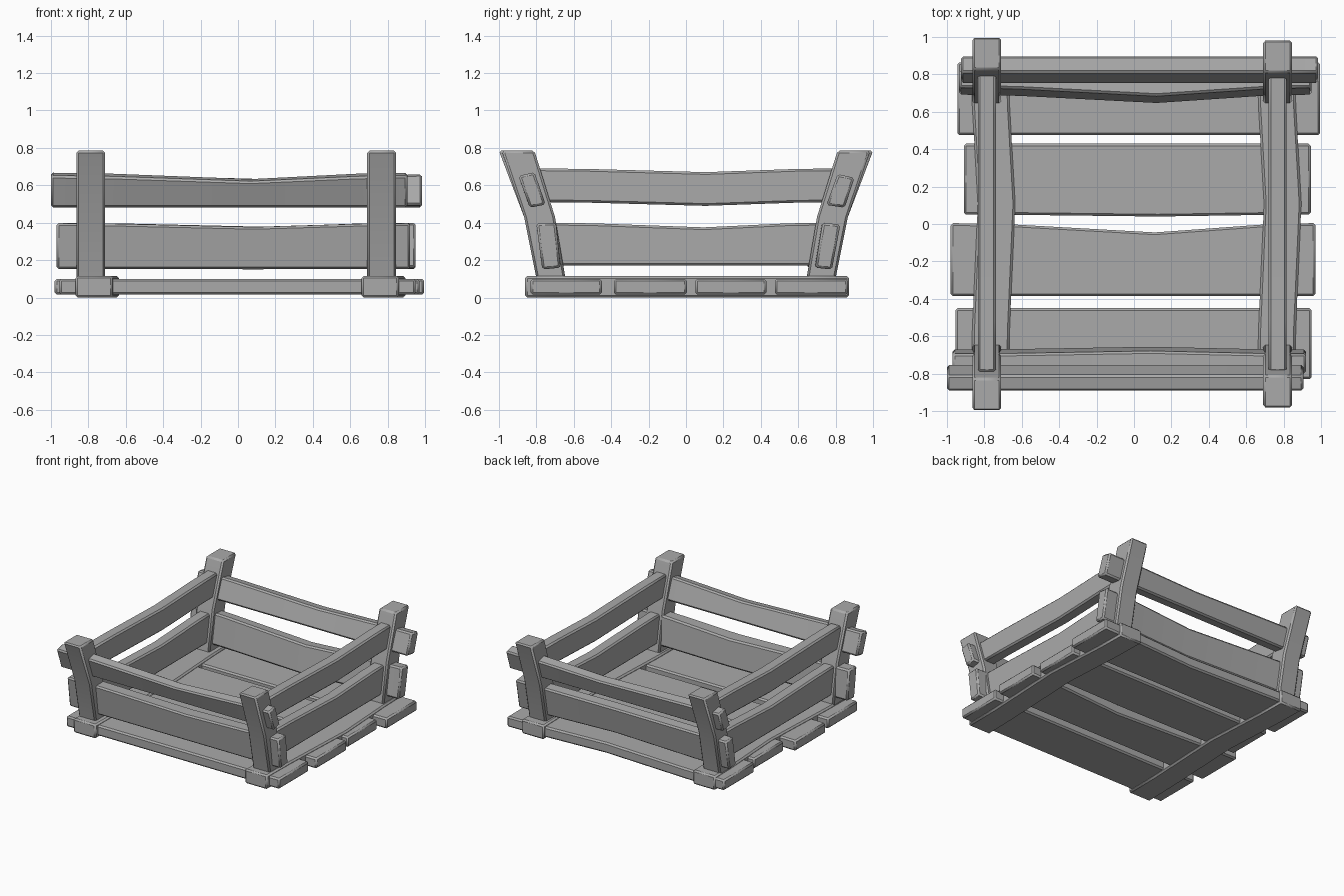
import bpy
import bmesh

cube = bpy.data.objects.get("Cube")
if cube:
    bpy.data.objects.remove(cube, do_unlink=True)

wood = bpy.data.materials.new("grey_wood")
wood.use_nodes = True
GREY = (0.4, 0.4, 0.4, 1)
wood.diffuse_color = GREY
wood.node_tree.nodes["Principled BSDF"].inputs["Base Color"].default_value = GREY


def loft(name, rings, chamfer=0.012):
    """Join four-cornered rings into a closed, chamfered timber."""
    bm = bmesh.new()
    loops = [[bm.verts.new(p) for p in ring] for ring in rings]
    for a, b in zip(loops, loops[1:]):
        for i in range(4):
            j = (i + 1) % 4
            bm.faces.new((a[i], a[j], b[j], b[i]))
    bm.faces.new(loops[0][::-1])
    bm.faces.new(loops[-1])
    bmesh.ops.recalc_face_normals(bm, faces=bm.faces)
    mesh = bpy.data.meshes.new(name)
    bm.to_mesh(mesh)
    bm.free()
    mesh.materials.append(wood)
    obj = bpy.data.objects.new(name, mesh)
    bpy.context.collection.objects.link(obj)
    mod = obj.modifiers.new("chamfer", "BEVEL")
    mod.width = chamfer
    mod.segments = 1
    mod.limit_method = "ANGLE"
    bpy.ops.object.select_all(action="DESELECT")
    obj.select_set(True)
    bpy.context.view_layer.objects.active = obj
    bpy.ops.object.shade_smooth_by_angle()
    return obj


# Position along a timber, and how much of its warp applies there
WARP = ((0, 0), (0.17, 0.15), (0.56, 1), (0.86, 0.15), (1, 0))


def timber(name, axis, start, end, profile, warp):
    """Sweep a four-point profile along x or y; warp moves each corner mid-way."""
    rings = []
    for t, w in WARP:
        s = start + (end - start) * t
        ring = []
        for (a, z), (da, dz) in zip(profile, warp):
            a, z = a + da * w, z + dz * w
            ring.append((s, a, z) if axis == "x" else (a, s, z))
        rings.append(ring)
    return loft(name, rings)


def box(a0, a1, z0, z1):
    return [(a0, z0), (a1, z0), (a1, z1), (a0, z1)]


# Floor boards: x range, y range, warp of the low-y and high-y edges
boards = [
    ("front", -0.955, 0.95, -0.83, -0.45, 0, 0),
    ("front_middle", -0.98, 0.97, -0.385, 0.005, 0, -0.05),
    ("back_middle", -0.91, 0.945, 0.05, 0.43, -0.01, 0),
    ("back", -0.945, 0.995, 0.475, 0.865, 0, -0.04),
]
for label, x0, x1, y0, y1, low, high in boards:
    timber("floor_board_" + label, "x", x0, x1, box(y0, y1, 0.015, 0.1),
           [(low, 0), (high, 0), (high, 0), (low, 0)])

# Sills, side rails and posts, one set per side
SAG = [(0, 0), (0, 0), (0, -0.025), (0, -0.025)]
for side, x, sill_x, reach in (("right", -0.787, -0.77, 1.0), ("left", 0.768, 0.76, 0.985)):
    timber("sill_" + side, "y", -0.86, 0.872,
           box(sill_x - 0.1, sill_x + 0.1, 0, 0.115), [(0.035, 0)] * 4)
    timber("lower_side_rail_" + side, "y", -0.74, 0.75,
           box(x - 0.048, x + 0.048, 0.17, 0.4), SAG)
    timber("upper_side_rail_" + side, "y", -0.79, 0.81,
           box(x - 0.048, x + 0.048, 0.51, 0.69), [(0, -0.02)] * 4)
    for end, sy in (("front", -1), ("back", 1)):
        rings = []
        for z, inner, outer in ((0.08, 0.64, 0.795), (0.43, 0.70, 0.865),
                                (0.785, reach - 0.175, reach)):
            rings.append([(x - 0.077, sy * inner, z), (x + 0.077, sy * inner, z),
                          (x + 0.077, sy * outer, z), (x - 0.077, sy * outer, z)])
        loft("post_" + end + "_" + side, rings)

# Leaning front and back rails
timber("upper_front_rail", "x", -1.0, 0.905,
       [(-0.835, 0.48), (-0.75, 0.497), (-0.81, 0.67), (-0.895, 0.65)],
       [(0, 0), (0, 0), (0, -0.035), (0, -0.03)])
timber("lower_front_rail", "x", -0.97, 0.92,
       [(-0.768, 0.15), (-0.67, 0.16), (-0.695, 0.4), (-0.80, 0.397)],
       [(0, 0), (0.015, 0), (0.015, -0.025), (0, -0.02)])
timber("upper_back_rail", "x", -0.925, 0.985,
       [(0.75, 0.495), (0.848, 0.48), (0.9, 0.64), (0.81, 0.66)],
       [(0, 0), (0, 0), (0, -0.02), (0, -0.025)])
timber("lower_back_rail", "x", -0.935, 0.95,
       [(0.69, 0.16), (0.78, 0.15), (0.825, 0.39), (0.73, 0.4)],
       [(-0.045, 0), (-0.04, 0), (-0.04, -0.02), (-0.045, -0.02)])
